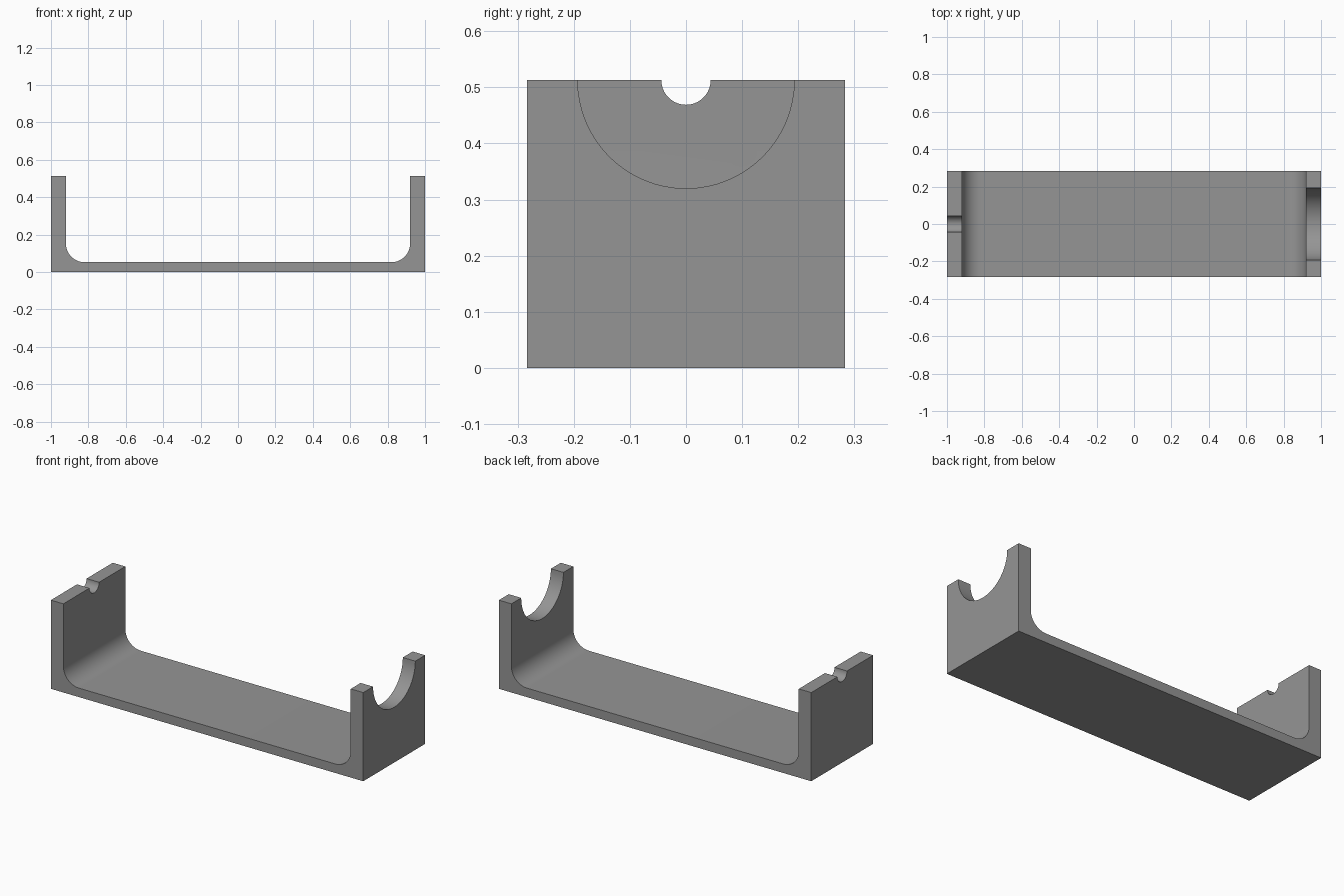
import bpy, bmesh, math

if "Cube" in bpy.data.objects:
    bpy.data.objects.remove(bpy.data.objects["Cube"])

HALF_X, HALF_Y, HEIGHT = 1.0, 0.283, 0.513
WALL, FLOOR, FILLET = 0.08, 0.052, 0.10

grey = bpy.data.materials.new("plain grey")
grey.diffuse_color = (0.3, 0.3, 0.3, 1)
grey.use_nodes = True
grey.node_tree.nodes["Principled BSDF"].inputs["Base Color"].default_value = grey.diffuse_color


def make_object(name, bm):
    bmesh.ops.recalc_face_normals(bm, faces=bm.faces[:])
    mesh = bpy.data.meshes.new(name)
    bm.to_mesh(mesh)
    bm.free()
    obj = bpy.data.objects.new(name, mesh)
    bpy.context.collection.objects.link(obj)
    return obj


# U-shaped side profile: outer corners, then the inside with rounded corners
inner = HALF_X - WALL
arc = []
for i in range(17):
    a = math.pi / 2 * i / 16
    arc.append((inner - FILLET + FILLET * math.cos(a),
                FLOOR + FILLET - FILLET * math.sin(a)))
profile = [(-HALF_X, HEIGHT), (-HALF_X, 0), (HALF_X, 0), (HALF_X, HEIGHT), (inner, HEIGHT)]
profile += arc + [(-x, z) for x, z in reversed(arc)] + [(-inner, HEIGHT)]

bm = bmesh.new()
face = bm.faces.new([bm.verts.new((x, -HALF_Y, z)) for x, z in profile])
ext = bmesh.ops.extrude_face_region(bm, geom=[face])
bmesh.ops.translate(bm, vec=(0, 2 * HALF_Y, 0),
                    verts=[v for v in ext["geom"] if isinstance(v, bmesh.types.BMVert)])
cradle = make_object("cradle", bm)
cradle.data.materials.append(grey)


# Half-round seats cut into the tops of the end walls
def cut_notch(name, x, radius):
    bm = bmesh.new()
    ring = [bm.verts.new((x - 0.15, radius * math.cos(math.tau * i / 64),
                          HEIGHT + radius * math.sin(math.tau * i / 64))) for i in range(64)]
    ext = bmesh.ops.extrude_face_region(bm, geom=[bm.faces.new(ring)])
    bmesh.ops.translate(bm, vec=(0.3, 0, 0),
                        verts=[v for v in ext["geom"] if isinstance(v, bmesh.types.BMVert)])
    cutter = make_object(name, bm)
    cutter.data.materials.append(grey)
    mod = cradle.modifiers.new(name, 'BOOLEAN')
    mod.operation, mod.solver, mod.object = 'DIFFERENCE', 'EXACT', cutter
    bpy.context.view_layer.objects.active = cradle
    bpy.ops.object.modifier_apply(modifier=name)
    bpy.data.objects.remove(cutter)


cut_notch("large_notch", HALF_X - WALL / 2, 0.193)
cut_notch("small_notch", -HALF_X + WALL / 2, 0.044)

# Smooth rounded surfaces, crisp edges
bpy.ops.object.select_all(action='DESELECT')
cradle.select_set(True)
bpy.context.view_layer.objects.active = cradle
bpy.ops.object.shade_smooth_by_angle(angle=math.radians(30))
